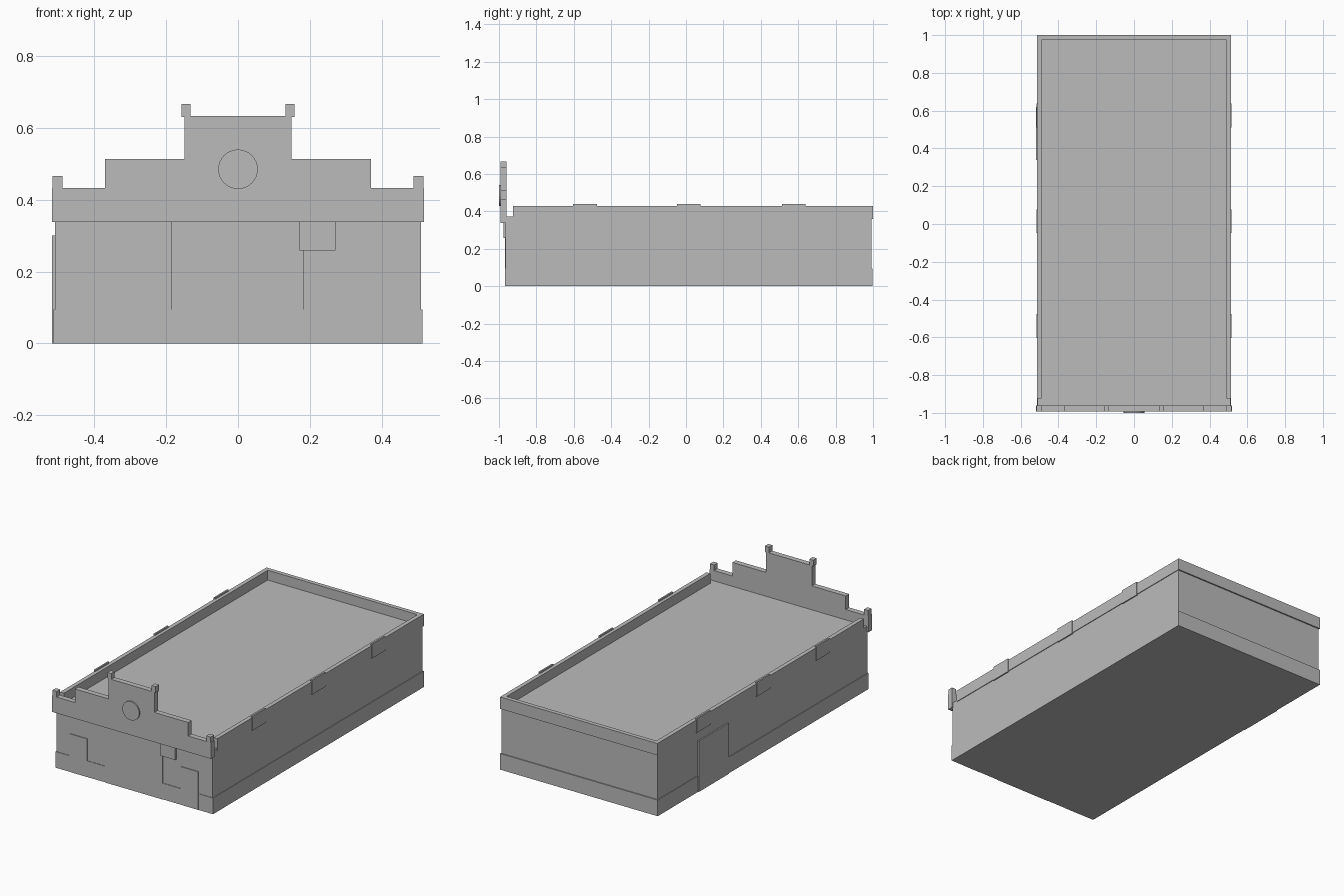
import bpy, bmesh, math

if "Cube" in bpy.data.objects:
    bpy.data.objects.remove(bpy.data.objects["Cube"])

grey = bpy.data.materials.new("plain grey")
grey.diffuse_color = (0.5, 0.5, 0.5, 1)
grey.use_nodes = True
grey.node_tree.nodes["Principled BSDF"].inputs["Base Color"].default_value = grey.diffuse_color


def finish(name, bm):
    bmesh.ops.recalc_face_normals(bm, faces=bm.faces)
    me = bpy.data.meshes.new(name)
    bm.to_mesh(me)
    bm.free()
    me.materials.append(grey)
    ob = bpy.data.objects.new(name, me)
    bpy.context.collection.objects.link(ob)
    return ob


def box(name, x, y, z):
    bm = bmesh.new()
    bmesh.ops.create_cube(bm, size=1)
    for v in bm.verts:
        v.co = [lo + (c + 0.5) * (hi - lo) for c, (lo, hi) in zip(v.co, (x, y, z))]
    return finish(name, bm)


def extrude_profile(name, pts, y0, y1):
    bm = bmesh.new()
    face = bm.faces.new([bm.verts.new((x, y0, z)) for x, z in pts])
    new = bmesh.ops.extrude_face_region(bm, geom=[face])["geom"]
    for v in new:
        if isinstance(v, bmesh.types.BMVert):
            v.co.y = y1
    return finish(name, bm)


# Main hall: walls up to the flat roof, with a slightly proud plinth
box("walls_and_roof", (-0.51, 0.51), (-0.964, 0.992), (0, 0.372))
box("plinth", (-0.514, 0.514), (-0.967, 0.998), (0, 0.095))

# Roof parapets on the sides and back, with raised plates along the sides
box("back_parapet", (-0.489, 0.489), (0.975, 1.0), (0.36, 0.43))
for side, s in (("left", -1), ("right", 1)):
    box(side + "_parapet", sorted((s * 0.489, s * 0.514)), (-0.925, 1.0), (0.36, 0.43))
    for i, y in enumerate((-0.54, 0.015, 0.575)):
        box(f"{side}_parapet_plate_{i + 1}", sorted((s * 0.508, s * 0.517)),
            (y - 0.063, y + 0.063), (0.355, 0.439))

# Stepped front gable
half = [(0.518, 0.338), (0.518, 0.433), (0.37, 0.433), (0.37, 0.513),
        (0.149, 0.513), (0.149, 0.633)]
extrude_profile("stepped_front_gable",
                half + [(-x, z) for x, z in reversed(half)], -0.993, -0.961)

# Small blocks on the gable corners
for side, s in (("left", -1), ("right", 1)):
    for part, x0, x1, z0, z1 in (("outer", 0.489, 0.517, 0.433, 0.466),
                                 ("top", 0.132, 0.158, 0.631, 0.667)):
        box(f"{side}_{part}_gable_block", sorted((s * x0, s * x1)),
            (-0.993, -0.961), (z0, z1))

# Round medallion on the gable
extrude_profile("gable_medallion",
                [(0.055 * math.cos(a * math.tau / 32), 0.485 + 0.055 * math.sin(a * math.tau / 32))
                 for a in range(32)], -1.0, -0.99)

# Front entrance panel, window panels and hanging sign box
box("entrance_panel", (-0.186, 0.184), (-0.969, -0.96), (0, 0.338))
box("left_window_panel", (-0.42, -0.308), (-0.968, -0.96), (0.0, 0.225))
box("right_window_panel", (0.306, 0.418), (-0.968, -0.96), (0.0, 0.225))
box("sign_box", (0.172, 0.272), (-0.975, -0.96), (0.258, 0.338))

# Side door on the left wall
box("side_door", (-0.518, -0.508), (0.34, 0.62), (0, 0.3))
